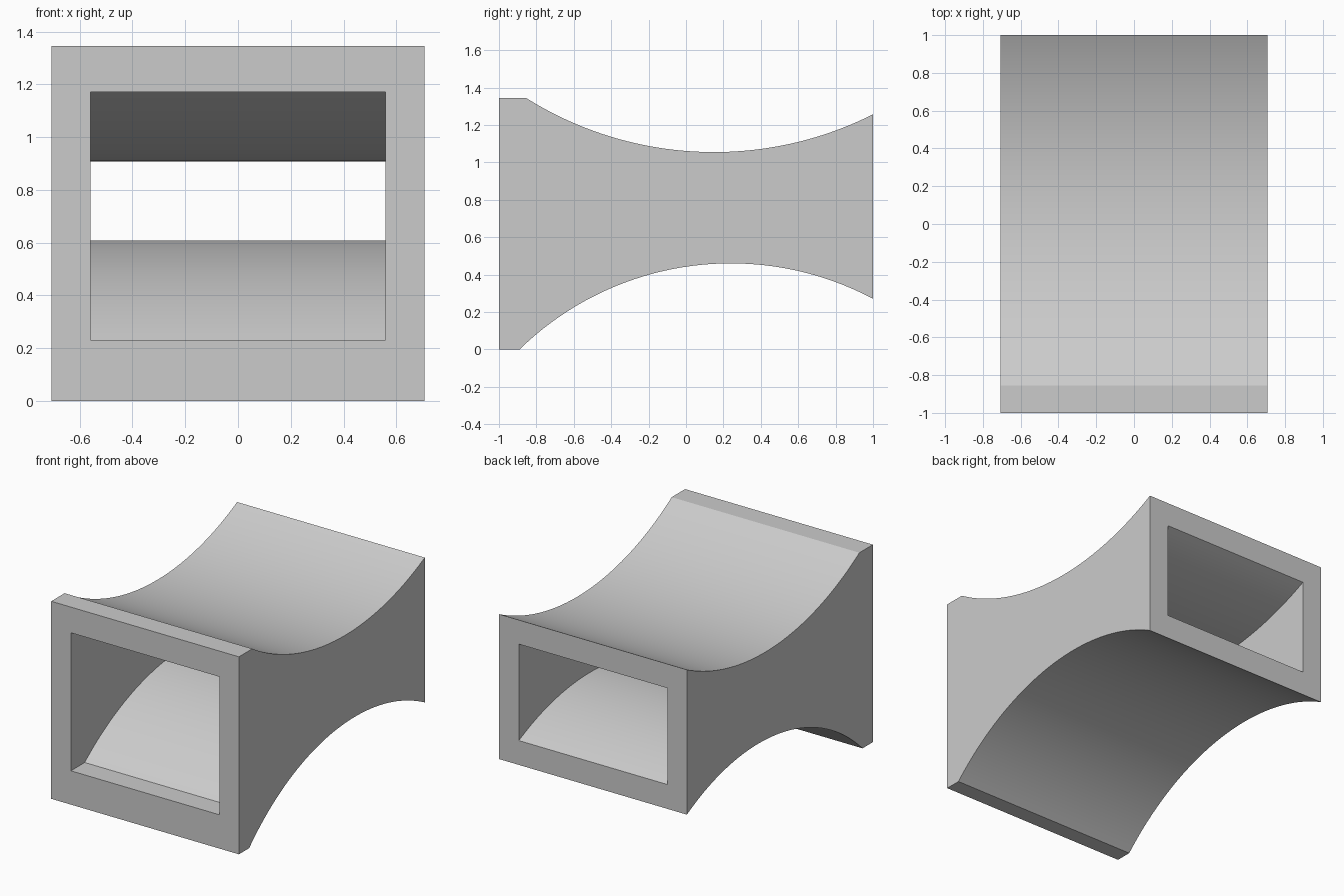
import bpy, bmesh, math

cube = bpy.data.objects.get("Cube")
if cube:
    bpy.data.objects.remove(cube, do_unlink=True)

# Centres and radii of the concave roof and the arched floor
ROOF_Y, ROOF_LOW, ROOF_R = 0.15, 1.055, 1.89
FLOOR_Y, FLOOR_HIGH, FLOOR_R = 0.24, 0.46, 1.617
WALL = 0.148
SEGMENTS = 56

grey = bpy.data.materials.new("light_grey")
grey.use_nodes = True
colour = (0.6, 0.6, 0.6, 1)
grey.diffuse_color = colour
grey.node_tree.nodes["Principled BSDF"].inputs["Base Color"].default_value = colour


def arc(cy, cz, r, sign, z_start, y_end):
    """Points from the height z_start to y_end on the upper or lower half of a circle."""
    a0 = -math.acos(sign * (z_start - cz) / r)
    a1 = math.asin((y_end - cy) / r)
    angles = [a0 + (a1 - a0) * i / SEGMENTS for i in range(SEGMENTS + 1)]
    return [(cy + r * math.sin(a), cz + sign * r * math.cos(a)) for a in angles]


def duct_solid(name, half_width, offset, bottom, top, y_front, y_back):
    """Side profile with a short straight front lip, extruded across x."""
    floor = arc(FLOOR_Y, FLOOR_HIGH - FLOOR_R, FLOOR_R + offset, 1, bottom, y_back)
    roof = arc(ROOF_Y, ROOF_LOW + ROOF_R, ROOF_R + offset, -1, top, y_back)
    profile = [(y_front, bottom)] + floor + roof[::-1] + [(y_front, top)]
    bm = bmesh.new()
    side = bm.faces.new([bm.verts.new((-half_width, y, z)) for y, z in profile])
    result = bmesh.ops.extrude_face_region(bm, geom=[side])
    moved = [v for v in result["geom"] if isinstance(v, bmesh.types.BMVert)]
    bmesh.ops.translate(bm, verts=moved, vec=(2 * half_width, 0, 0))
    bmesh.ops.recalc_face_normals(bm, faces=bm.faces)
    mesh = bpy.data.meshes.new(name)
    bm.to_mesh(mesh)
    bm.free()
    mesh.materials.append(grey)
    obj = bpy.data.objects.new(name, mesh)
    bpy.context.collection.objects.link(obj)
    return obj


# Outer body and the passage cut through it
body = duct_solid("curved_duct", 0.707, 0, 0, 1.345, -1, 1)
passage = duct_solid("passage_cutter", 0.559, WALL, 0.23, 1.17, -1.1, 1.1)
passage.hide_render = True

cut = body.modifiers.new("passage", "BOOLEAN")
cut.operation = "DIFFERENCE"
cut.solver = "EXACT"
cut.object = passage

# Apply the cut, drop the cutter, smooth the curved faces
bpy.ops.object.select_all(action="DESELECT")
body.select_set(True)
bpy.context.view_layer.objects.active = body
bpy.ops.object.modifier_apply(modifier=cut.name)
bpy.data.objects.remove(passage, do_unlink=True)
bpy.ops.object.shade_smooth_by_angle(angle=math.radians(15))
